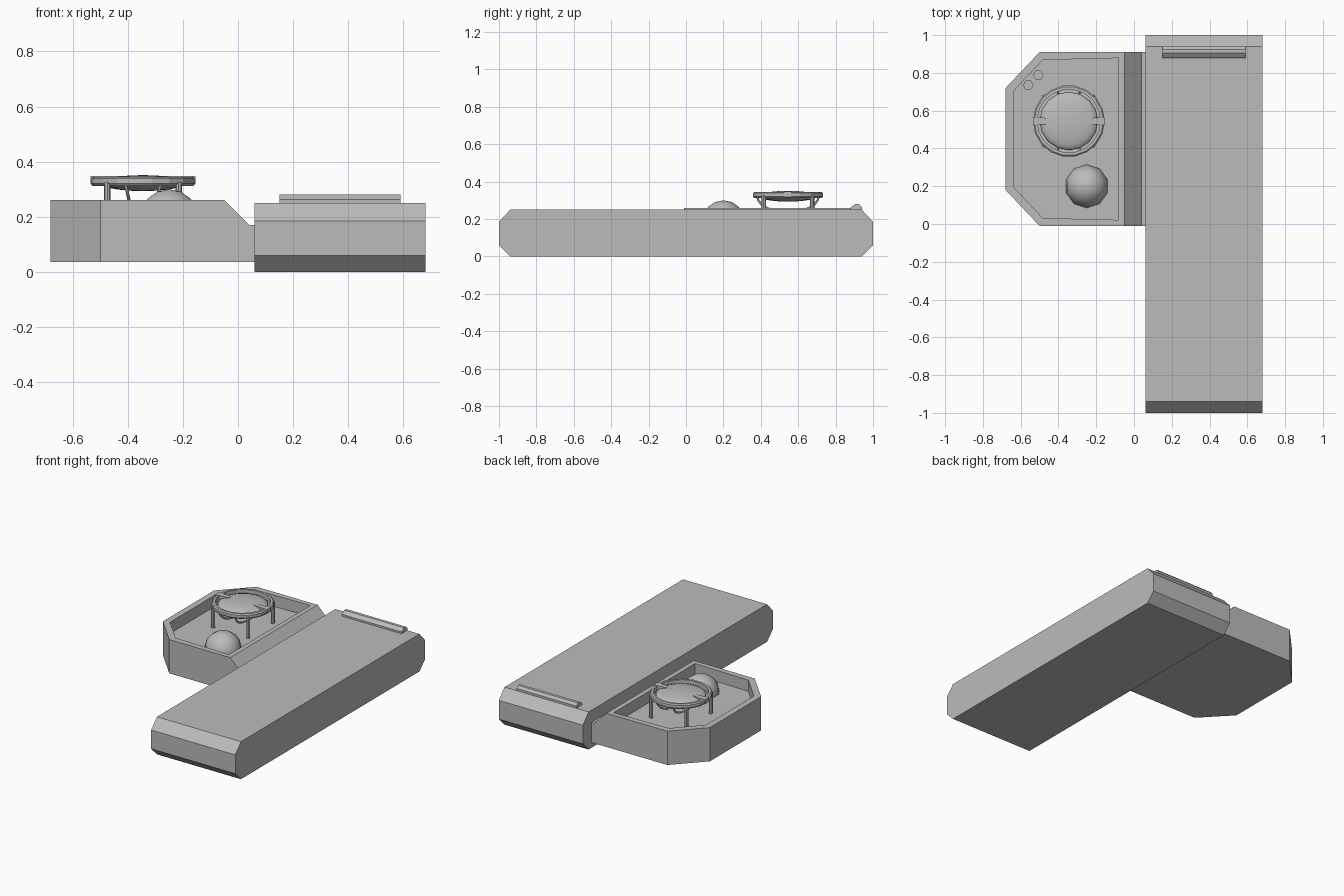
import bpy, bmesh, math
from mathutils import Vector

if "Cube" in bpy.data.objects:
    bpy.data.objects.remove(bpy.data.objects["Cube"])

grey = bpy.data.materials.new("plain_grey")
grey.diffuse_color = (0.5, 0.5, 0.5, 1)
grey.use_nodes = True
grey.node_tree.nodes["Principled BSDF"].inputs["Base Color"].default_value = grey.diffuse_color


def finish(name, bm, smooth=False):
    bmesh.ops.recalc_face_normals(bm, faces=bm.faces)
    me = bpy.data.meshes.new(name)
    bm.to_mesh(me)
    bm.free()
    me.materials.append(grey)
    ob = bpy.data.objects.new(name, me)
    bpy.context.collection.objects.link(ob)
    for p in me.polygons:
        p.use_smooth = smooth
    return ob


def prism(points, offset):
    """Closed prism from a 3D outline swept along offset."""
    bm = bmesh.new()
    face = bm.faces.new([bm.verts.new(p) for p in points])
    ext = bmesh.ops.extrude_face_region(bm, geom=[face], use_keep_orig=True)
    vs = [g for g in ext["geom"] if isinstance(g, bmesh.types.BMVert)]
    bmesh.ops.translate(bm, verts=vs, vec=offset)
    bmesh.ops.recalc_face_normals(bm, faces=bm.faces)
    return bm


def lathe(name, profile, centre, n):
    """Ring from a closed (radius, z) profile."""
    bm = bmesh.new()
    rows = []
    for i in range(n):
        a = 2 * math.pi * i / n
        rows.append([bm.verts.new((centre[0] + r * math.cos(a), centre[1] + r * math.sin(a), z))
                     for r, z in profile])
    m = len(profile)
    for i in range(n):
        for j in range(m):
            a, b = rows[i], rows[(i + 1) % n]
            bm.faces.new((a[j], b[j], b[(j + 1) % m], a[(j + 1) % m]))
    return finish(name, bm)


def ball(name, loc, scale, u, v):
    bm = bmesh.new()
    bmesh.ops.create_uvsphere(bm, u_segments=u, v_segments=v, radius=1)
    for vert in bm.verts:
        vert.co = Vector(loc) + Vector([c * s for c, s in zip(vert.co, scale)])
    return finish(name, bm, True)


def cylinder(name, loc, r, h, n):
    pts = [(loc[0] + r * math.cos(2 * math.pi * i / n),
            loc[1] + r * math.sin(2 * math.pi * i / n), loc[2]) for i in range(n)]
    return finish(name, prism(pts, (0, 0, h)))


# long slab with chamfered ends
half = [(-0.94, 0), (-1, 0.06), (-1, 0.185), (-0.94, 0.25)]
outline = half + [(-y, z) for y, z in reversed(half)]
finish("slab", prism([(0.06, y, z) for y, z in outline], (0.62, 0, 0)))

# ridge bar on the slab
bar = [(0.88, 0.245), (0.88, 0.262), (0.905, 0.28), (0.925, 0.28), (0.94, 0.265), (0.94, 0.245)]
finish("ridge_bar", prism([(0.15, y, z) for y, z in bar], (0.44, 0, 0)))

# side tray: profile swept along y, corners cut, top inset and sunk
section = [(-0.68, 0.035), (0.06, 0.035), (0.06, 0.17), (0.04, 0.17), (-0.05, 0.26), (-0.68, 0.26)]
bm = prism([(x, -0.01, z) for x, z in section], (0, 0.92, 0))
for y, s in ((0.18, -1), (0.72, 1)):
    cut = bmesh.ops.bisect_plane(bm, geom=bm.verts[:] + bm.edges[:] + bm.faces[:],
                                 plane_co=(-0.68, y, 0), plane_no=(-0.19, s * 0.18, 0), clear_outer=True)
    edges = [g for g in cut["geom_cut"] if isinstance(g, bmesh.types.BMEdge)]
    bmesh.ops.contextual_create(bm, geom=edges)
bmesh.ops.recalc_face_normals(bm, faces=bm.faces)
top = max((f for f in bm.faces if f.normal.z > 0.99), key=lambda f: f.calc_center_median().z)
bmesh.ops.inset_individual(bm, faces=[top], thickness=0.045)
ext = bmesh.ops.extrude_discrete_faces(bm, faces=[top])
FLOOR = 0.185
for f in ext["faces"]:
    for v in f.verts:
        v.co.z = FLOOR
finish("side_tray", bm)

# ball resting in the tray
ball("tray_ball", (-0.25, 0.2, 0.185), (0.115, 0.115, 0.115), 10, 8)

# dish, ring and legs
CX, CY = -0.345, 0.545
ball("dish", (CX, CY, 0.322), (0.155, 0.155, 0.029), 16, 10)
lathe("dish_ring", [(0.168, 0.312), (0.183, 0.312), (0.19, 0.32), (0.19, 0.338),
                    (0.183, 0.345), (0.168, 0.345)], (CX, CY), 18)
for i in range(4):
    a = math.pi / 4 + i * math.pi / 2
    cylinder("ring_leg", (CX + 0.183 * math.cos(a), CY + 0.183 * math.sin(a), FLOOR - 0.005),
             0.012, 0.145, 8)

# pointed side clamps and hanging cradle arcs, mirrored left and right
for s in (-1, 1):
    pts = [(CX + s * 0.19, CY - 0.02, 0.318), (CX + s * 0.19, CY + 0.02, 0.318),
           (CX + s * 0.12, CY + 0.017, 0.318), (CX + s * 0.075, CY + 0.004, 0.318),
           (CX + s * 0.075, CY - 0.004, 0.318), (CX + s * 0.12, CY - 0.017, 0.318)]
    finish("side_clamp", prism(pts, (0, 0, 0.029)))

    cu = bpy.data.curves.new("cradle_arc", "CURVE")
    cu.dimensions = "3D"
    cu.bevel_depth = 0.006
    cu.bevel_resolution = 1
    cu.use_fill_caps = True
    sp = cu.splines.new("POLY")
    sp.points.add(12)
    for i, p in enumerate(sp.points):
        t = math.pi * i / 12
        p.co = (CX + s * (0.065 - 0.02 * math.sin(t)), CY - 0.165 * math.cos(t),
                0.325 - 0.09 * math.sin(t), 1)
    cu.materials.append(grey)
    bpy.context.collection.objects.link(bpy.data.objects.new("cradle_arc", cu))

# two hexagonal knobs in the tray corner
for x, y in ((-0.56, 0.735), (-0.507, 0.788)):
    cylinder("hex_knob", (x, y, FLOOR - 0.002), 0.028, 0.025, 6)
